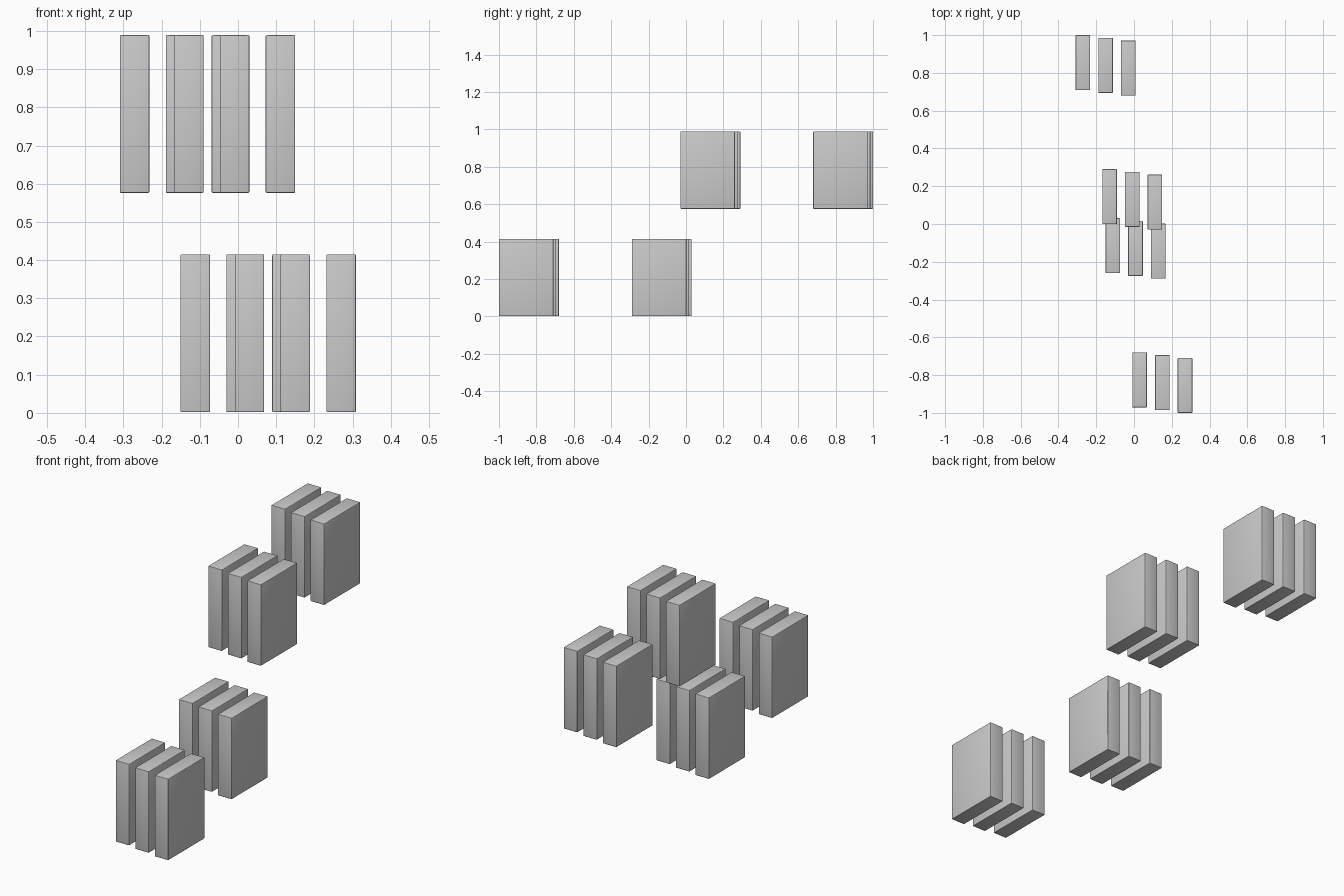
import bpy, bmesh

if "Cube" in bpy.data.objects:
    bpy.data.objects.remove(bpy.data.objects["Cube"])

W, D, H = 0.077, 0.291, 0.413   # slab size

# One shared slab mesh: thin upright block with softly worn edges
bm = bmesh.new()
bmesh.ops.create_cube(bm, size=1)
bmesh.ops.scale(bm, vec=(W, D, H), verts=bm.verts)
bmesh.ops.bevel(bm, geom=bm.edges[:], offset=0.003, segments=3,
                profile=0.5, affect='EDGES')
for f in bm.faces:
    f.smooth = True
slab_mesh = bpy.data.meshes.new("slab")
bm.to_mesh(slab_mesh)
bm.free()

# Groups: name, centre of first slab (x, y), base height
groups = [
    ("upper_back", -0.2705, 0.8545, 0.576),
    ("upper_front", -0.1290, 0.1450, 0.576),
    ("lower_back", -0.1120, -0.1150, 0.002),
    ("lower_front", 0.0300, -0.8255, 0.002),
]

# Three slabs per group, each stepped sideways and slightly forward
for name, x, y, z in groups:
    for i in range(3):
        slab = bpy.data.objects.new(f"{name}_slab_{i + 1}", slab_mesh)
        slab.location = (x + 0.12 * i, y - 0.0145 * i, z + H / 2)
        bpy.context.collection.objects.link(slab)
        slab.select_set(True)
        bpy.context.view_layer.objects.active = slab

bpy.ops.object.shade_smooth_by_angle(angle=0.6)
